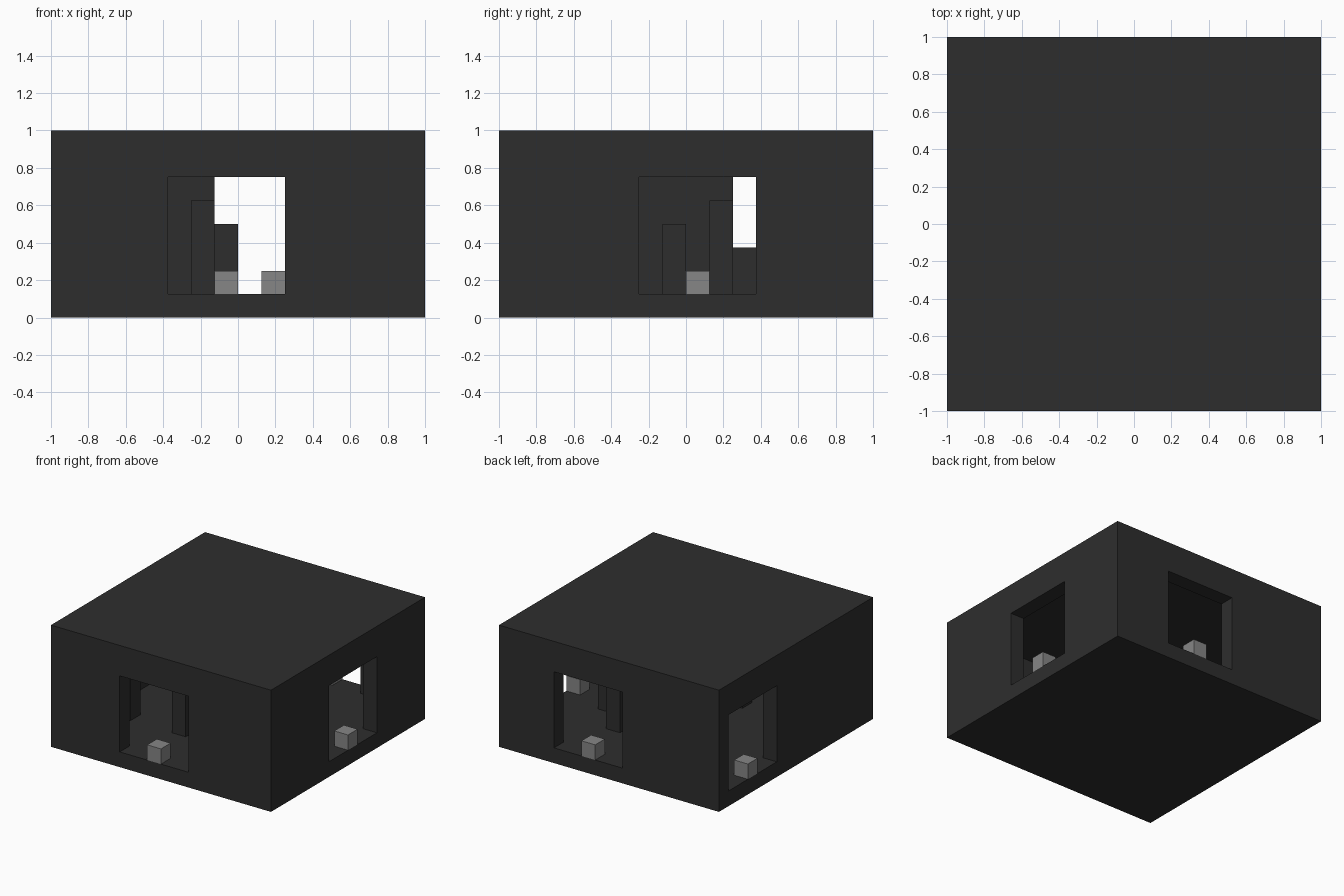
import bpy
from mathutils import Vector

U = 0.125  # one block

if "Cube" in bpy.data.objects:
    bpy.data.objects.remove(bpy.data.objects["Cube"], do_unlink=True)


def material(name, value):
    mat = bpy.data.materials.new(name)
    mat.use_nodes = True
    colour = (value, value, value, 1)
    mat.diffuse_color = colour
    mat.node_tree.nodes["Principled BSDF"].inputs["Base Color"].default_value = colour
    return mat


dark = material("dark_stone", 0.027)
grey = material("light_grey", 0.24)


def box(name, low, high, mat=None):
    """Box between two corners given in blocks from the base corner."""
    low, high = Vector(low) * U, Vector(high) * U
    offset = Vector((-1, -1, 0))
    bpy.ops.mesh.primitive_cube_add(size=1, location=(low + high) / 2 + offset)
    obj = bpy.context.object
    obj.name = name
    for v in obj.data.vertices:
        v.co *= high - low
    if mat:
        obj.data.materials.append(mat)
    return obj


# Hollow room with one doorway in each wall
room = box("room_shell", (0, 0, 0), (16, 16, 8), dark)
cutters = [
    box("cavity_cutter", (1, 1, 1), (15, 15, 7)),
    box("front_door_cutter", (5, -1, 1), (10, 2, 6)),
    box("back_door_cutter", (7, 14, 1), (12, 17, 6)),
    box("left_door_cutter", (14, 6, 1), (17, 11, 6)),
    box("right_door_cutter", (-1, 10, 1), (2, 15, 6)),
]
for cutter in cutters:
    cutter.hide_render = True
    mod = room.modifiers.new(cutter.name, "BOOLEAN")
    mod.operation = "DIFFERENCE"
    mod.solver = "EXACT"
    mod.object = cutter

# Bake the cuts and drop the cutters
bpy.context.view_layer.update()
graph = bpy.context.evaluated_depsgraph_get()
baked = bpy.data.meshes.new_from_object(room.evaluated_get(graph))
room.modifiers.clear()
room.data = baked
baked.materials.clear()
baked.materials.append(dark)
for poly in baked.polygons:
    poly.material_index = 0
for cutter in cutters:
    bpy.data.objects.remove(cutter, do_unlink=True)

# Pillars standing on the floor: x, y and top height in blocks
pillars = [(6, 4, 5), (2, 4, 5), (7, 7, 4), (12, 9, 5), (10, 11, 5), (6, 10, 3)]
for i, (x, y, top) in enumerate(pillars, 1):
    box(f"pillar_{i}", (x, y, 1), (x + 1, y + 1, top), dark)

# Marker block in the middle of each doorway
markers = {"front": (7, 0), "back": (9, 15), "left": (15, 8), "right": (0, 12)}
for side, (x, y) in markers.items():
    box(f"{side}_door_block", (x, y, 1), (x + 1, y + 1, 2), grey)
